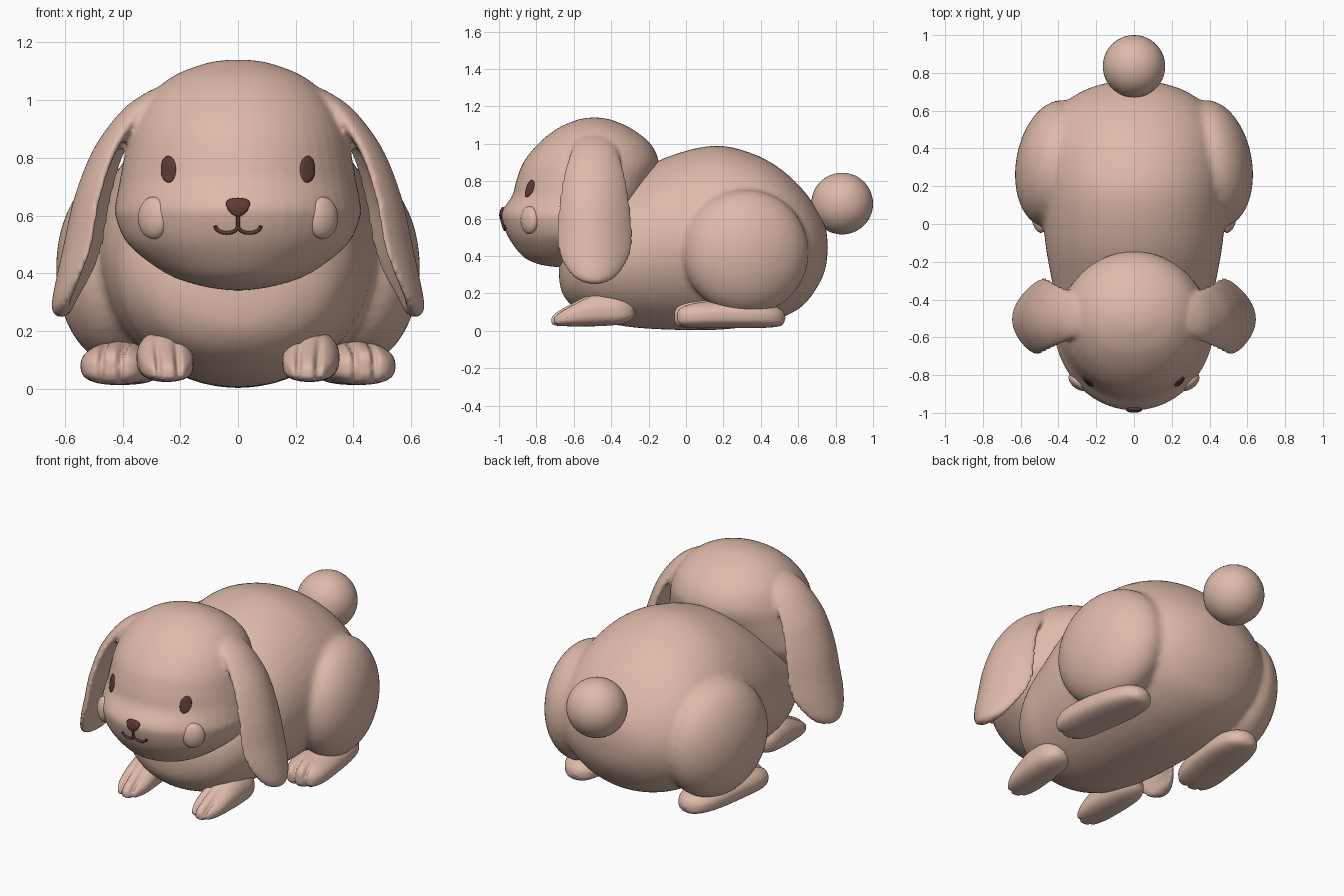
import bpy
import bmesh
from math import sin, cos, pi, exp, radians
from mathutils import Vector, Matrix
from mathutils.bvhtree import BVHTree

if "Cube" in bpy.data.objects:
    bpy.data.objects.remove(bpy.data.objects["Cube"])


def make_material(name, color):
    mat = bpy.data.materials.new(name)
    mat.use_nodes = True
    mat.diffuse_color = color
    mat.node_tree.nodes["Principled BSDF"].inputs["Base Color"].default_value = color
    return mat


FUR = make_material("fur", (0.73, 0.49, 0.40, 1))
DARK = make_material("dark brown", (0.11, 0.042, 0.034, 1))
SIDES = (("left", 1), ("right", -1))


def mirror(s):
    return Matrix.Diagonal((s, 1, 1, 1))


def finish(bm, name, mat, voxel=0, smooth=0):
    """Turn a bmesh into a smooth object, optionally fusing its shells."""
    bmesh.ops.recalc_face_normals(bm, faces=bm.faces[:])
    mesh = bpy.data.meshes.new(name)
    bm.to_mesh(mesh)
    bm.free()
    mesh.materials.append(mat)
    mesh.shade_smooth()
    ob = bpy.data.objects.new(name, mesh)
    bpy.context.collection.objects.link(ob)
    if voxel:
        fuse = ob.modifiers.new("fuse", 'REMESH')
        fuse.mode = 'VOXEL'
        fuse.voxel_size = voxel
        fuse.use_smooth_shade = True
        soft = ob.modifiers.new("soften", 'SMOOTH')
        soft.factor = 0.5
        soft.iterations = smooth
    return ob


def spline(stations, steps=5):
    """Smoothly interpolate rows of numbers."""
    rows = [Vector(s) for s in stations]
    rows = [2 * rows[0] - rows[1]] + rows + [2 * rows[-1] - rows[-2]]
    out = []
    for a, b, c, d in zip(rows, rows[1:], rows[2:], rows[3:]):
        for i in range(steps):
            t = i / steps
            out.append(b + 0.5 * t * (c - a + t * (2 * a - 5 * b + 4 * c - d
                                                   + t * (3 * (b - c) + d - a))))
    return out + [rows[-2]]


def loft(bm, stations, section, matrix=Matrix(), n=48):
    """Skin rings given by section(station, angle)."""
    rings = [[bm.verts.new(matrix @ Vector(section(s, 2 * pi * i / n))) for i in range(n)]
             for s in spline(stations)]
    for r, q in zip(rings, rings[1:]):
        for i in range(n):
            j = (i + 1) % n
            bm.faces.new((r[i], r[j], q[j], q[i]))
    ends = rings[0] + rings[-1]
    for r in (rings[0], rings[-1]):
        bm.faces.new(r)
    bmesh.ops.remove_doubles(bm, verts=ends, dist=0.0005)


def ball(bm, center, radii, rotation=Matrix(), side=1):
    m = mirror(side) @ Matrix.Translation(center) @ rotation @ Matrix.Diagonal((*radii, 1))
    bmesh.ops.create_uvsphere(bm, u_segments=48, v_segments=24, radius=1, matrix=m)


# Body with fused thighs: y, half width, bottom, top
BODY = [(-.68, 0, .33, .33), (-.675, .08, .25, .41), (-.65, .20, .18, .50),
        (-.58, .32, .11, .60), (-.45, .40, .05, .72), (-.30, .435, .02, .82),
        (-.10, .47, .006, .93), (.15, .49, .004, .99), (.35, .49, .025, .95),
        (.50, .46, .065, .87), (.62, .39, .13, .76), (.70, .28, .23, .65),
        (.745, .15, .33, .56), (.76, 0, .45, .45)]


def body_section(s, a):
    y, w, lo, hi = s
    return w * cos(a), y, (lo + hi) / 2 + (hi - lo) / 2 * sin(a)


bm = bmesh.new()
loft(bm, BODY, body_section)
for _, s in SIDES:
    ball(bm, (.42, .32, .42), (.205, .34, .335), Matrix.Rotation(radians(10), 4, 'Z'), s)
finish(bm, "body", FUR, 0.018, 5)

# Head: z, half width, front, back, middle
HEAD = [(.34, 0, -.68, -.68, -.68), (.345, .06, -.73, -.63, -.68), (.36, .14, -.80, -.56, -.67),
        (.40, .25, -.875, -.47, -.63), (.50, .38, -.95, -.36, -.56), (.60, .425, -.985, -.28, -.52),
        (.65, .423, -.978, -.24, -.50), (.72, .41, -.93, -.20, -.50), (.80, .395, -.908, -.17, -.50),
        (.90, .37, -.87, -.145, -.50), (1.0, .32, -.79, -.19, -.49), (1.08, .23, -.69, -.29, -.49),
        (1.125, .12, -.59, -.39, -.49), (1.138, .05, -.53, -.45, -.49), (1.14, 0, -.49, -.49, -.49)]


def head_section(s, a):
    z, w, front, back, mid = s
    reach = back - mid if sin(a) > 0 else mid - front
    return w * cos(a), mid + reach * sin(a), z


# Drooping cupped ears: z, outer x, centre y, half width, half thickness, cup depth
EAR = [(1.05, .26, -.49, .03, .03, 0), (1.03, .31, -.49, .08, .04, .01),
       (.98, .385, -.49, .115, .045, .02), (.90, .455, -.49, .145, .045, .035),
       (.80, .515, -.49, .17, .04, .05), (.65, .57, -.49, .193, .035, .07),
       (.50, .603, -.488, .203, .033, .08), (.40, .625, -.488, .187, .033, .065),
       (.31, .643, -.488, .135, .033, .035), (.265, .642, -.488, .075, .03, .012),
       (.245, .615, -.488, 0, 0, 0)]


def ear_section(s, a):
    z, outer, mid, w, thick, cup = s
    x = outer - thick + thick * sin(a) - cup * cos(a) ** 2 - .1 * w * cos(a)
    return x, mid + w * cos(a), z


bm = bmesh.new()
loft(bm, HEAD, head_section)
surface = BVHTree.FromBMesh(bm)
for _, s in SIDES:
    loft(bm, EAR, ear_section, mirror(s))
finish(bm, "head_and_ears", FUR, 0.012, 4)


def on_face(x, z, lift=0):
    hit, normal, _, _ = surface.ray_cast(Vector((x, -2, z)), Vector((0, 1, 0)))
    if normal.y > 0:
        normal = -normal
    return hit + normal * lift


def decal(name, cx, cz, outline, lift):
    """Thin plate that follows the face."""
    bm = bmesh.new()
    n = 40
    rings = []
    for k, h in ((.02, lift), (.35, lift), (.7, lift * .95), (.92, lift * .8), (1, lift * .5), (1, -.005)):
        pts = [outline(2 * pi * i / n) for i in range(n)]
        rings.append([bm.verts.new(on_face(cx + k * x, cz + k * z, h)) for x, z in pts])
    bm.faces.new(rings[0])
    for r, q in zip(rings, rings[1:]):
        for i in range(n):
            j = (i + 1) % n
            bm.faces.new((r[i], r[j], q[j], q[i]))
    finish(bm, name, DARK)


# Eyes, nose and mouth
for side, s in SIDES:
    decal(side + "_eye", .24 * s, .76, lambda a: (.025 * cos(a), .046 * sin(a)), .008)
decal("nose", 0, .628,
      lambda a: ((.037 + .021 * sin(a)) * cos(a), .031 * sin(a) - .006 * cos(a) ** 2 * (sin(a) < 0)), .012)

mouth = bpy.data.curves.new("mouth", 'CURVE')
mouth.dimensions = '3D'
mouth.bevel_depth = .0065
mouth.bevel_resolution = 3
mouth.use_fill_caps = True
smile = [(.039 - .039 * cos(t * pi / 12), .565 - .024 * sin(t * pi / 12)) for t in range(13)]
strokes = [[(0, .61), (0, .59), (0, .565)]] + [[(x * s, z) for x, z in smile] for _, s in SIDES]
for stroke in strokes:
    line = mouth.splines.new('POLY')
    line.points.add(len(stroke) - 1)
    for p, (x, z) in zip(line.points, stroke):
        p.co = (*on_face(x, z, .003), 1)
mouth.materials.append(DARK)
bpy.context.collection.objects.link(bpy.data.objects.new("mouth", mouth))

# Puffy cheeks
for side, s in SIDES:
    bm = bmesh.new()
    ball(bm, on_face(.302, .59, -.012), (.062, .036, .073), Matrix.Rotation(radians(38), 4, 'Z'), s)
    finish(bm, side + "_cheek", FUR)

# Feet: y, half width, bottom, top, toe strength
HIND = [(-.30, 0, .08, .08, 1), (-.295, .05, .045, .11, 1), (-.27, .09, .022, .135, 1),
        (-.20, .118, .014, .155, .6), (-.08, .128, .014, .165, 0), (.10, .125, .014, .16, 0),
        (.22, .10, .018, .14, 0), (.28, .055, .03, .11, 0), (.30, 0, .07, .07, 0)]
FRONT = [(-.22, 0, .055, .055, 1), (-.215, .035, .037, .075, 1), (-.19, .062, .027, .10, 1),
         (-.12, .088, .024, .14, .7), (-.02, .097, .024, .19, .2), (.06, .096, .026, .205, 0),
         (.15, .085, .035, .19, 0), (.21, .05, .06, .15, 0), (.23, 0, .10, .10, 0)]


def foot_section(s, a):
    y, w, lo, hi, toe = s
    x, up = w * cos(a), sin(a)
    up = up if up > 0 else -abs(up) ** .6
    cut = toe * sum(exp(-((x - g) / .011) ** 2) for g in (-.034, .034))
    z = (lo + hi) / 2 + (hi - lo) / 2 * up
    return x, y + .018 * cut, z - .018 * cut * max(up, 0)


for name, rows, place, turn in (("hind_foot", HIND, (.40, .235, 0), 8),
                                ("front_paw", FRONT, (.252, -.50, 0), -3)):
    for side, s in SIDES:
        bm = bmesh.new()
        m = mirror(s) @ Matrix.Translation(place) @ Matrix.Rotation(radians(turn), 4, 'Z')
        loft(bm, rows, foot_section, m, 72)
        finish(bm, side + "_" + name, FUR)

# Round tail
bm = bmesh.new()
ball(bm, (0, .835, .68), (.165, .165, .165))
finish(bm, "tail", FUR)
